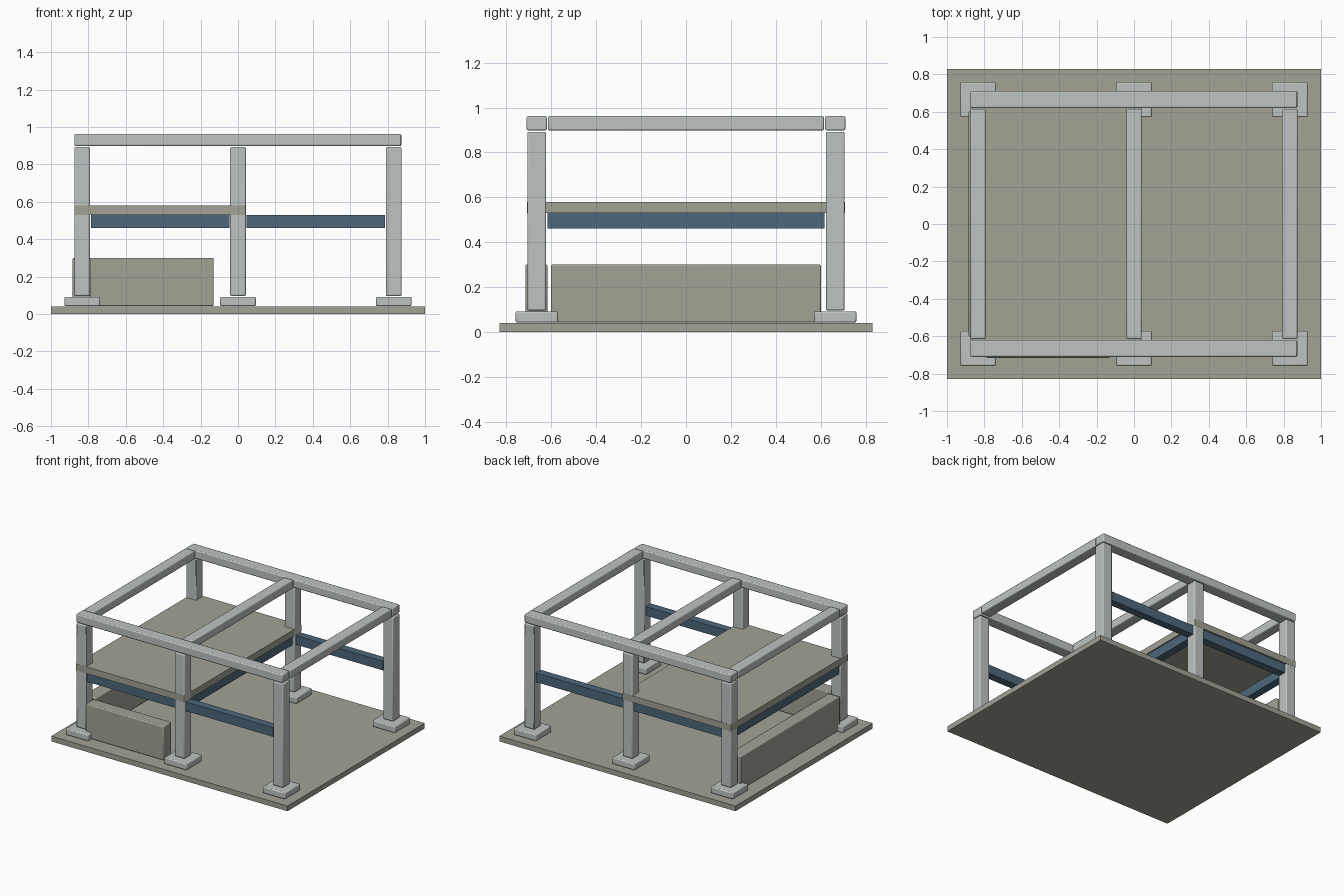
import bpy

if "Cube" in bpy.data.objects:
    bpy.data.objects.remove(bpy.data.objects["Cube"])


def material(name, rgb):
    m = bpy.data.materials.new(name)
    m.diffuse_color = (*rgb, 1)
    m.use_nodes = True
    m.node_tree.nodes["Principled BSDF"].inputs["Base Color"].default_value = m.diffuse_color
    return m


concrete = material("pale concrete", (0.51, 0.55, 0.54))
stone = material("warm grey slab", (0.36, 0.36, 0.30))
steel = material("blue steel", (0.075, 0.14, 0.20))


def box(name, x, y, z, mat, bevel=0.0):
    """Box from (min, max) ranges, with an optional chamfer."""
    bpy.ops.mesh.primitive_cube_add(
        size=1, location=[(r[0] + r[1]) / 2 for r in (x, y, z)])
    ob = bpy.context.object
    ob.name = name
    ob.scale = [r[1] - r[0] for r in (x, y, z)]
    bpy.ops.object.transform_apply(location=False, rotation=False, scale=True)
    ob.data.materials.append(mat)
    if bevel:
        mod = ob.modifiers.new("chamfer", 'BEVEL')
        mod.width = bevel
        mod.segments = 2
        bpy.ops.object.shade_smooth_by_angle()
    return ob


def around(c, half):
    return (c - half, c + half)


columns_x = (-0.833, 0.0, 0.833)
row_y = 0.665
soft = 0.007

# Ground slab and half-width upper floor
box("ground_slab", (-1, 1), (-0.83, 0.83), (0, 0.04), stone)
box("upper_floor", (-0.875, 0.04), (-0.708, 0.708), (0.53, 0.58), stone)

# Footings and columns
for cx in columns_x:
    for cy in (-row_y, row_y):
        box("footing", around(cx, 0.095), around(cy, 0.094), (0.042, 0.092), concrete, soft)
        box("column", around(cx, 0.042), around(cy, 0.042), (0.096, 0.892), concrete, soft)

# Top frame: two long beams, three cross beams
for cy in (-row_y, row_y):
    box("long_roof_beam", (-0.875, 0.872), around(cy, 0.045), (0.898, 0.962), concrete, soft)
for cx in columns_x:
    box("cross_roof_beam", around(cx, 0.041), (-0.615, 0.615), (0.898, 0.962), concrete, soft)

# Steel floor beams
for cy in (-row_y, row_y):
    for xr in ((-0.787, -0.046), (0.046, 0.785)):
        box("long_floor_beam", xr, around(cy, 0.03), (0.46, 0.53), steel)
for cx in columns_x[:2]:
    box("cross_floor_beam", around(cx, 0.03), (-0.618, 0.618), (0.46, 0.53), steel)

# Low walls at the front left corner
box("left_low_wall", (-0.884, -0.785), (-0.602, 0.602), (0.042, 0.3), stone, soft)
box("front_low_wall", (-0.79, -0.13), (-0.716, -0.617), (0.042, 0.3), stone, soft)
